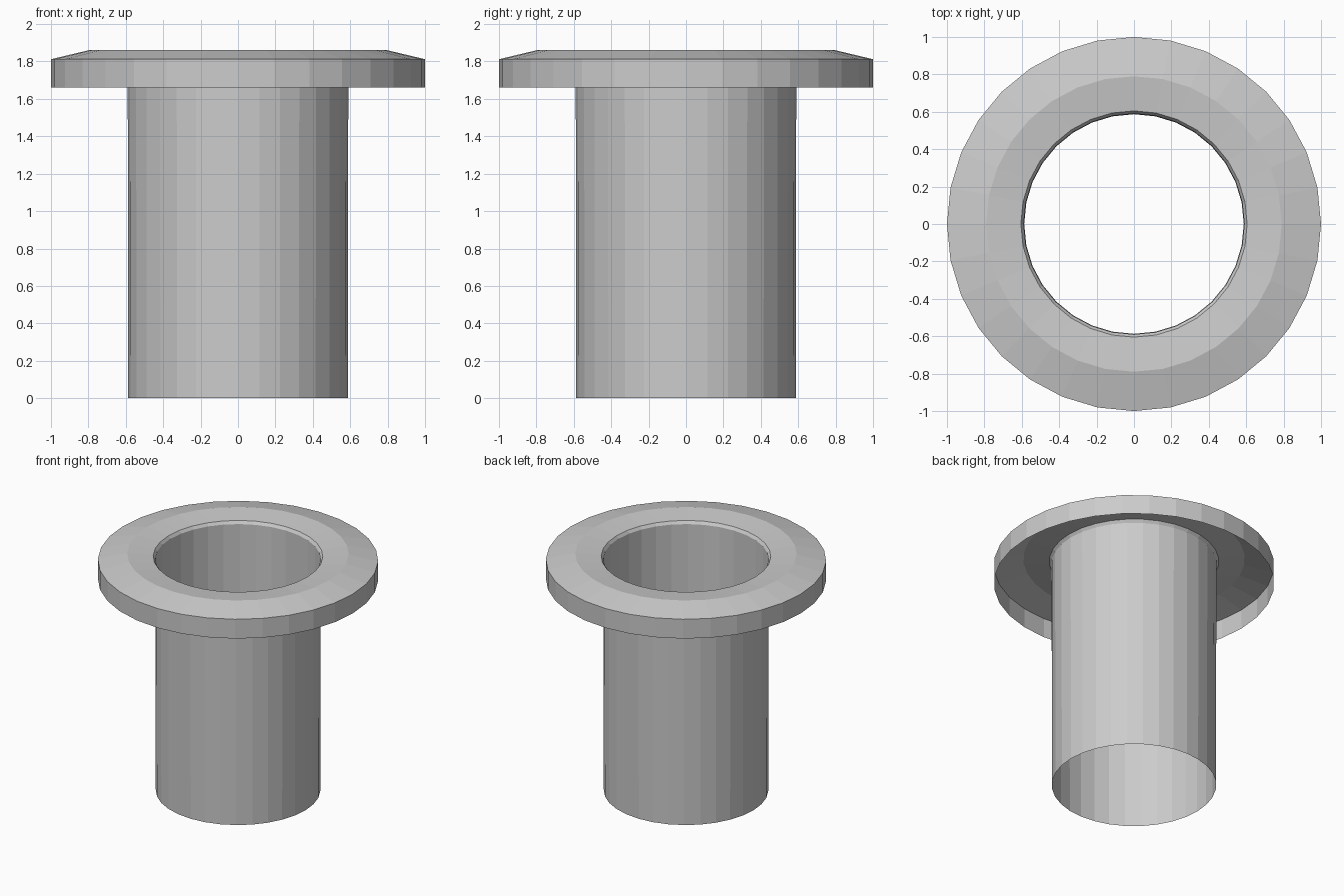
import bpy, bmesh
from math import cos, sin, tau

if "Cube" in bpy.data.objects:
    bpy.data.objects.remove(bpy.data.objects["Cube"])

SIDES = 32

def lathe(name, profile):
    """Revolve an open (radius, z) profile into a flat-faced thin shell."""
    bm = bmesh.new()
    rings = [[bm.verts.new((r * cos(tau * i / SIDES), r * sin(tau * i / SIDES), z))
              for i in range(SIDES)] for r, z in profile]
    for a, b in zip(rings, rings[1:]):
        for i in range(SIDES):
            j = (i + 1) % SIDES
            bm.faces.new((a[i], a[j], b[j], b[i]))
    mesh = bpy.data.meshes.new(name)
    bm.to_mesh(mesh)
    bm.free()
    obj = bpy.data.objects.new(name, mesh)
    bpy.context.collection.objects.link(obj)
    return obj

# Open-ended thin tube
lathe("tube", [(0.587, 0.0), (0.59, 1.82)])

# Flange shell, open underneath: outer wall, raised rim, dished lip, inner chamfer
lathe("flange", [(1.0, 1.66), (1.0, 1.812), (0.79, 1.862), (0.605, 1.842), (0.59, 1.82)])
